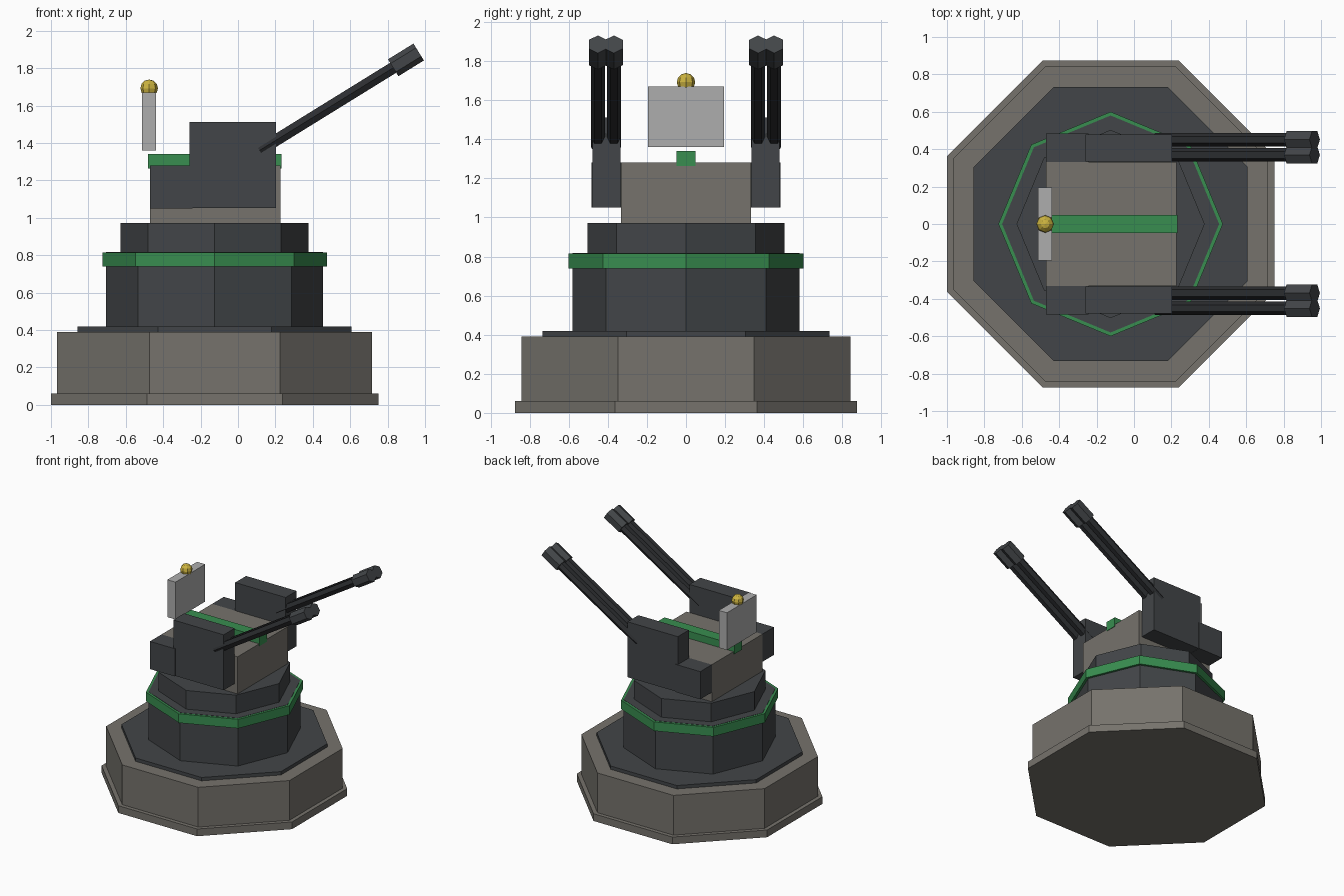
import bpy, bmesh
from math import radians, cos, sin, pi
from mathutils import Vector, Matrix

if "Cube" in bpy.data.objects:
    bpy.data.objects.remove(bpy.data.objects["Cube"])


def material(name, rgb):
    m = bpy.data.materials.new(name)
    m.diffuse_color = (*rgb, 1)
    m.use_nodes = True
    m.node_tree.nodes["Principled BSDF"].inputs["Base Color"].default_value = m.diffuse_color
    return m


STONE = material("warm_grey", (0.18, 0.17, 0.15))
DARK = material("dark_steel", (0.055, 0.06, 0.065))
BLACK = material("gun_metal", (0.025, 0.027, 0.03))
GREEN = material("green", (0.04, 0.27, 0.08))
LIGHT = material("light_grey", (0.42, 0.42, 0.42))
GOLD = material("gold", (0.6, 0.45, 0.05))


def finish(bm, name, mat):
    mesh = bpy.data.meshes.new(name)
    bm.to_mesh(mesh)
    bm.free()
    mesh.materials.append(mat)
    ob = bpy.data.objects.new(name, mesh)
    bpy.context.collection.objects.link(ob)
    return ob


def prism(name, start, end, radius, sides, phase, mat):
    """Regular prism between two points; phase is measured from the y axis."""
    a, b = Vector(start), Vector(end)
    u = Vector((0, 1, 0))
    v = (b - a).normalized().cross(u)
    ring = [radius * (u * cos(phase + 2 * pi * i / sides) + v * sin(phase + 2 * pi * i / sides))
            for i in range(sides)]
    bm = bmesh.new()
    lo = [bm.verts.new(a + p) for p in ring]
    hi = [bm.verts.new(b + p) for p in ring]
    bm.faces.new(lo[::-1])
    bm.faces.new(hi)
    for i in range(sides):
        j = (i + 1) % sides
        bm.faces.new((lo[i], lo[j], hi[j], hi[i]))
    return finish(bm, name, mat)


def box(name, x, y, z, mat):
    bm = bmesh.new()
    size = [r[1] - r[0] for r in (x, y, z)]
    mid = [(r[1] + r[0]) / 2 for r in (x, y, z)]
    bmesh.ops.create_cube(bm, size=1,
                          matrix=Matrix.Translation(mid) @ Matrix.Diagonal((*size, 1)))
    return finish(bm, name, mat)


# Octagonal tiers: flat-sided base, then point-forward turret rings
CX = -0.125
FLAT = radians(22.5)
for name, apothem, z0, z1, mat in (
        ("base_skirt", 0.875, 0.0, 0.06, STONE),
        ("base_block", 0.8425, 0.06, 0.39, STONE),
        ("base_plate", 0.733, 0.39, 0.418, DARK)):
    prism(name, (CX, 0, z0), (CX, 0, z1), apothem / cos(FLAT), 8, FLAT, mat)
for name, radius, z0, z1, mat in (
        ("pedestal", 0.58, 0.418, 0.817, DARK),
        ("green_band", 0.60, 0.74, 0.815, GREEN),
        ("turret_collar", 0.503, 0.817, 0.972, DARK)):
    prism(name, (CX, 0, z0), (CX, 0, z1), radius, 8, 0, mat)

# Turret housing, stripe and rear sensor panel
box("turret_housing", (-0.47, 0.228), (-0.332, 0.332), (0.972, 1.28), STONE)
box("top_stripe", (-0.48, 0.232), (-0.048, 0.048), (1.262, 1.34), GREEN)
box("sensor_panel", (-0.513, -0.438), (-0.195, 0.195), (1.36, 1.67), LIGHT)
bm = bmesh.new()
bmesh.ops.create_uvsphere(bm, u_segments=8, v_segments=6, radius=0.047,
                          matrix=Matrix.Translation((-0.475, 0, 1.692)))
finish(bm, "sensor_ball", GOLD)

# Gun pods with twin raised barrels on each side
START, TIP = Vector((0.115, 0, 1.36)), Vector((0.966, 0, 1.886))
AXIS = (TIP - START).normalized()
for side, s in (("left", 1), ("right", -1)):
    box(f"pod_rear_{side}", (-0.47, -0.242), sorted((s * 0.33, s * 0.484)), (1.05, 1.28), DARK)
    box(f"pod_{side}", (-0.26, 0.203), sorted((s * 0.335, s * 0.478)), (1.052, 1.512), DARK)
    for n, y in (("inner", 0.369), ("outer", 0.451)):
        off = Vector((0, s * y, 0))
        muzzle = TIP - AXIS * 0.16
        prism(f"barrel_{side}_{n}", START + off, muzzle + off, 0.036, 6, 0, BLACK)
        prism(f"muzzle_{side}_{n}", muzzle + off, TIP + off, 0.053, 6, radians(30), DARK)
